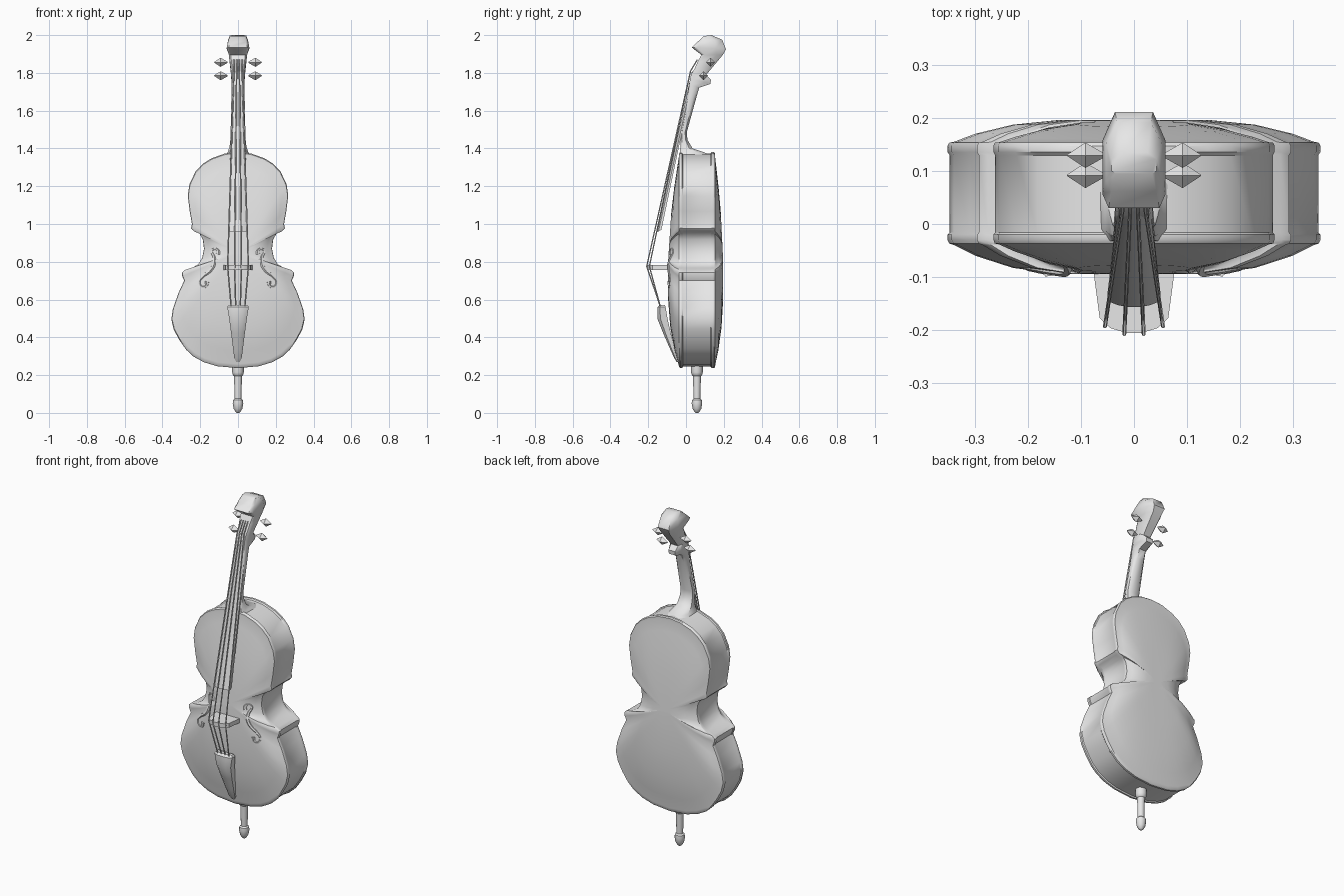
import bpy, bmesh, math
from mathutils import Vector
from mathutils.bvhtree import BVHTree

if "Cube" in bpy.data.objects:
    bpy.data.objects.remove(bpy.data.objects["Cube"])

grey = bpy.data.materials.new("plain_grey")
grey.diffuse_color = (0.8, 0.8, 0.8, 1)
grey.use_nodes = True
grey.node_tree.nodes["Principled BSDF"].inputs["Base Color"].default_value = grey.diffuse_color


def finish(ob, angle=35):
    """Give the object its material and shading."""
    ob.data.materials.append(grey)
    bpy.ops.object.select_all(action='DESELECT')
    ob.select_set(True)
    bpy.context.view_layer.objects.active = ob
    if ob.type == 'CURVE':
        bpy.ops.object.convert(target='MESH')
        ob = bpy.context.object
    if angle:
        bpy.ops.object.shade_smooth_by_angle(angle=math.radians(angle))
    return ob


def loft(name, rings, angle=35):
    """Skin a list of equal-length point rings and cap both ends."""
    bm = bmesh.new()
    rows = [[bm.verts.new(p) for p in ring] for ring in rings]
    n = len(rows[0])
    for a, b in zip(rows, rows[1:]):
        for i in range(n):
            j = (i + 1) % n
            bm.faces.new((a[i], a[j], b[j], b[i]))
    bm.faces.new(rows[0])
    bm.faces.new(rows[-1])
    bmesh.ops.recalc_face_normals(bm, faces=bm.faces)
    me = bpy.data.meshes.new(name)
    bm.to_mesh(me)
    bm.free()
    ob = bpy.data.objects.new(name, me)
    bpy.context.collection.objects.link(ob)
    return finish(ob, angle)


def tube(name, points, radius, radii=None, res=1, smooth=False):
    """Round tube along a path."""
    cu = bpy.data.curves.new(name, 'CURVE')
    cu.dimensions = '3D'
    cu.bevel_depth = radius
    cu.bevel_resolution = res
    cu.use_fill_caps = True
    cu.resolution_u = 4
    if smooth:
        sp = cu.splines.new('BEZIER')
        sp.bezier_points.add(len(points) - 1)
        pts = sp.bezier_points
    else:
        sp = cu.splines.new('POLY')
        sp.points.add(len(points) - 1)
        pts = sp.points
    for i, (p, co) in enumerate(zip(pts, points)):
        p.co = co if smooth else (*co, 1)
        p.radius = radii[i] if radii else 1
        if smooth:
            p.handle_left_type = p.handle_right_type = 'AUTO'
    ob = bpy.data.objects.new(name, cu)
    bpy.context.collection.objects.link(ob)
    return finish(ob, 50)


# Body: half outline (x, z) from bottom to top, mirrored
half = [(0, .237), (.11, .247), (.18, .268), (.235, .298), (.275, .335), (.31, .385),
        (.34, .44), (.353, .495), (.345, .55), (.315, .635), (.285, .70), (.295, .722),
        (.297, .742), (.28, .757), (.245, .767), (.21, .787), (.19, .82), (.18, .87),
        (.187, .92), (.205, .95), (.235, .963), (.248, .978), (.244, 1.0), (.256, 1.07),
        (.266, 1.15), (.257, 1.21), (.225, 1.278), (.185, 1.32), (.14, 1.348),
        (.07, 1.373), (0, 1.38)]
outline = half + [(-x, z) for x, z in half[-2:0:-1]]
MID = .85


def body_ring(t, y, dome=0):
    ring = []
    for x, z in outline:
        pz = MID + (z - MID) * t
        fade = 1 - .6 * min(max((pz - .8) / .55, 0), 1)
        ring.append((x * t, y + dome * fade, pz))
    return ring


arch = [(.12, 1), (.4, 1), (.65, .8), (.85, .42), (.965, .08)]
rings = [body_ring(t, -.035, -.06 * f) for t, f in arch]
rings += [body_ring(t, y) for t, y in ((.99, -.037), (1, -.03), (1, -.02), (.988, -.016),
                                       (.988, .13), (1, .136), (1, .148), (.99, .154))]
rings += [body_ring(t, .152, .045 * f) for t, f in reversed(arch)]
body = loft("body", rings, 40)

# Neck, peg box and scroll: front (y, z), back (y, z), half width
neck = [((-.03, 1.35), (.135, 1.362), .07), ((-.032, 1.38), (.10, 1.378), .055),
        ((-.03, 1.41), (.035, 1.40), .045), ((-.028, 1.45), (.008, 1.445), .04),
        ((-.025, 1.49), (.004, 1.485), .039), ((.01, 1.69), (.055, 1.67), .035),
        ((.017, 1.74), (.07, 1.722), .035), ((.022, 1.77), (.13, 1.742), .035),
        ((.028, 1.795), (.132, 1.765), .036), ((.045, 1.82), (.107, 1.79), .038),
        ((.062, 1.86), (.145, 1.835), .043), ((.082, 1.895), (.195, 1.895), .048),
        ((.03, 1.935), (.212, 1.925), .06), ((.062, 1.965), (.192, 1.975), .053),
        ((.095, 1.995), (.135, 2.0), .043)]
rings = []
for f, b, w in neck:
    f, b = Vector((0, *f)), Vector((0, *b))
    rings.append([f.lerp(b, t) + Vector((w * s, 0, 0)) for s, t in
                  ((-.8, 0), (.8, 0), (1, .15), (1, .7), (.6, 1), (-.6, 1), (-1, .7), (-1, .15))])
loft("neck_and_scroll", rings, 45)

# Fingerboard with a curved playing face
rings = []
for y, z, w, d in ((-.158, .96, .05, .028), (.03, 1.805, .03, .018)):
    face = [(s * w, y + .012 * s * s, z) for s in (-1, -.6, -.2, .2, .6, 1)]
    rings.append(face + [(w, y + d, z + .01), (-w, y + d, z + .01)])
loft("fingerboard", rings)

# Bridge standing out from the front plate
rings = []
for z in (.757, .782):
    rings.append([(.078, -.08, z), (.065, -.178, z), (.045, -.197, z), (.015, -.206, z),
                  (-.015, -.206, z), (-.045, -.197, z), (-.065, -.178, z), (-.078, -.08, z)])
loft("bridge", rings)

# Tailpiece: z, front y, back y, half width
rings = []
for z, f, b, w in ((.572, -.138, -.112, .05), (.56, -.15, -.108, .057), (.50, -.152, -.098, .047),
                   (.42, -.12, -.08, .036), (.34, -.085, -.058, .026), (.29, -.062, -.045, .02),
                   (.27, -.05, -.036, .01)):
    rings.append([(-w, b, z), (-w, f * .7 + b * .3, z), (-w * .5, f, z),
                  (w * .5, f, z), (w, f * .7 + b * .3, z), (w, b, z)])
loft("tailpiece", rings)

# Strings: peg box, nut, bridge, tailpiece
for i in range(4):
    s = (i - 1.5) / 1.5
    tube("string_%d" % (i + 1), [(s * .022, .06, 1.87), (s * .022, .024, 1.81),
                                 (s * .055, -.21 + .016 * s * s, .775),
                                 (s * .036, -.135, .56)], .0038)

# Endpin turned on a vertical axis
profile = [(.031, .25), (.031, .215), (.027, .2), (.021, .195), (.018, .075), (.026, .068),
           (.028, .05), (.023, .022), (.012, .004), (.006, 0)]
loft("endpin", [[(r * math.cos(a), .058 + r * math.sin(a), z)
                 for a in [math.tau * k / 12 for k in range(12)]] for r, z in profile])

# Tuning pegs: four-sided double pyramids
for side in (-1, 1):
    for y, z in ((.13, 1.856), (.092, 1.785)):
        name = "peg_%s_%s" % ("left" if side < 0 else "right", "upper" if z > 1.8 else "lower")
        loft(name, [[(side * x, y + r * c, z + r * d) for c, d in ((1, 0), (0, 1), (-1, 0), (0, -1))]
                    for x, r in ((.055, .003), (.092, .024), (.127, .001))], 0)

# Sound holes: curled S ribbons lying on the front plate
bm = bmesh.new()
bm.from_mesh(body.data)
tree = BVHTree.FromBMesh(bm)
curl = [(.106, .838), (.105, .860), (.124, .869), (.137, .855), (.126, .825), (.128, .785),
        (.150, .750), (.185, .722), (.203, .695), (.190, .668), (.168, .672), (.163, .695)]
for side, label in ((-1, "left"), (1, "right")):
    pts = []
    for x, z in curl:
        hit = tree.ray_cast(Vector((side * x, -1, z)), Vector((0, 1, 0)))[0]
        pts.append((side * x, hit.y + .004, z))
    tube("sound_hole_" + label, pts, .009,
         [1.4, 1, .8, .8, 1, 1.2, 1.2, 1, .8, .8, 1, 1.4], 1, True)
bm.free()
